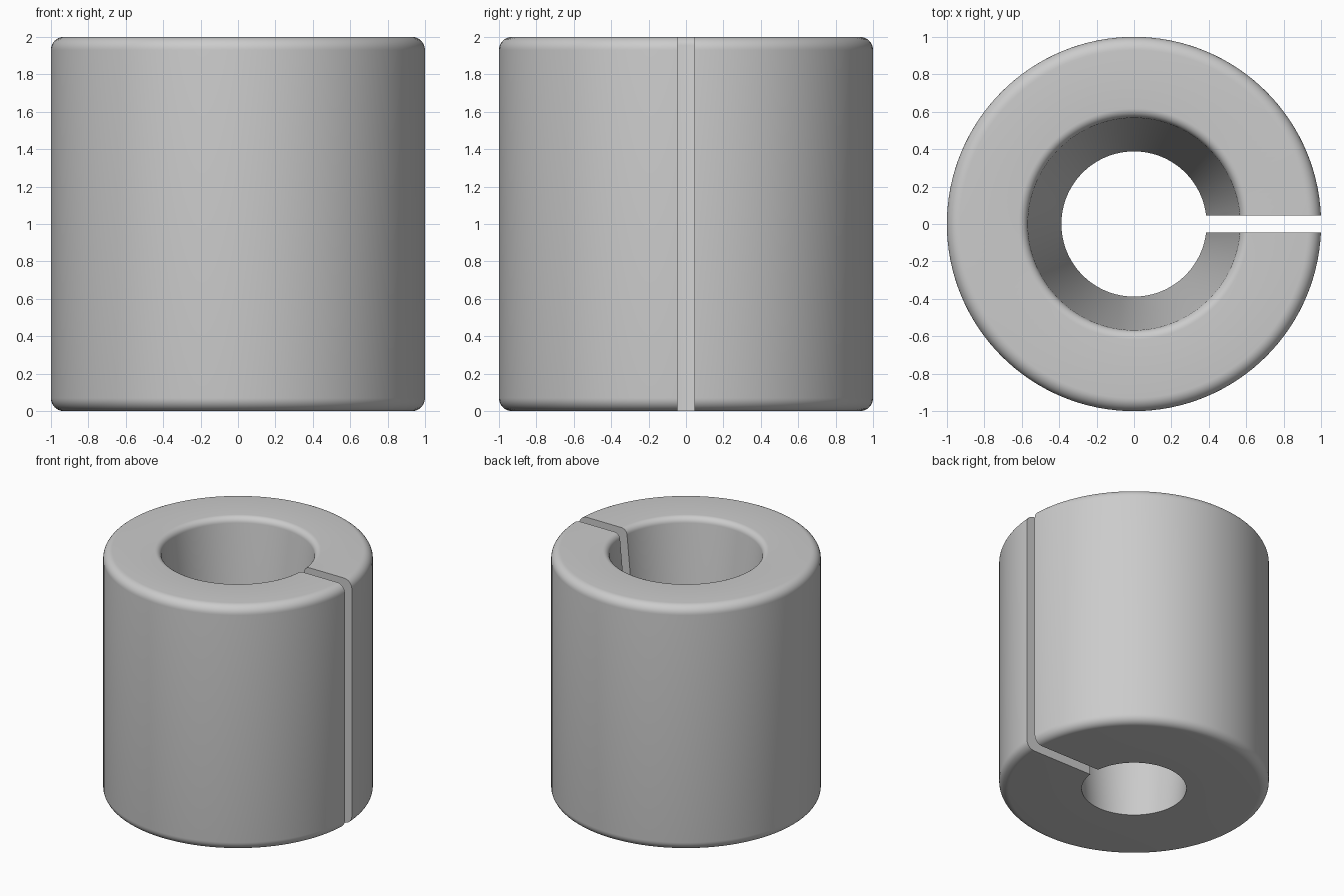
import bpy, bmesh
from math import pi, sin, cos, radians
from mathutils import Vector

default = bpy.data.objects.get("Cube")
if default:
    bpy.data.objects.remove(default, do_unlink=True)

HEIGHT, OUTER = 2.0, 1.0
BORE_TOP, BORE_BOTTOM = 0.567, 0.388
FILLET, BORE_FILLET = 0.07, 0.05
SLOT = 0.09
SEGMENTS = 128

grey = bpy.data.materials.new("plain grey")
grey.use_nodes = True
colour = (0.6, 0.6, 0.6, 1)
grey.diffuse_color = colour
grey.node_tree.nodes["Principled BSDF"].inputs["Base Color"].default_value = colour


def arc(x, z, radius, start, end, steps=8):
    """Points of a fillet arc, angles in degrees."""
    angles = [radians(start + (end - start) * i / steps) for i in range(steps + 1)]
    return [(x + radius * cos(a), z + radius * sin(a)) for a in angles]


# Half section: tapered bore, rounded top mouth and rounded outer rims
profile = [(BORE_BOTTOM, 0)]
profile += arc(OUTER - FILLET, FILLET, FILLET, -90, 0)
profile += arc(OUTER - FILLET, HEIGHT - FILLET, FILLET, 0, 90)
profile += arc(BORE_TOP + BORE_FILLET, HEIGHT - BORE_FILLET, BORE_FILLET, 90, 175)

# Sleeve body turned around the upright axis
bm = bmesh.new()
verts = [bm.verts.new((x, 0, z)) for x, z in profile]
edges = [bm.edges.new((v, verts[i - 1])) for i, v in enumerate(verts)]
bmesh.ops.spin(bm, geom=verts + edges, cent=Vector(), axis=Vector((0, 0, 1)),
               angle=2 * pi, steps=SEGMENTS, use_merge=True)
bmesh.ops.remove_doubles(bm, verts=bm.verts[:], dist=0.0001)
bmesh.ops.recalc_face_normals(bm, faces=bm.faces[:])
mesh = bpy.data.meshes.new("split_sleeve")
bm.to_mesh(mesh)
bm.free()
mesh.materials.append(grey)
sleeve = bpy.data.objects.new("split_sleeve", mesh)
bpy.context.collection.objects.link(sleeve)

# Straight slot through one side of the wall
bpy.ops.mesh.primitive_cube_add(size=1, location=(0.75, 0, HEIGHT / 2))
cutter = bpy.context.object
cutter.name = "slot_cutter"
cutter.scale = (1.5, SLOT, HEIGHT * 1.5)
cutter.hide_render = True
cut = sleeve.modifiers.new("slot", "BOOLEAN")
cut.operation = "DIFFERENCE"
cut.solver = "EXACT"
cut.object = cutter

bpy.ops.object.select_all(action="DESELECT")
sleeve.select_set(True)
bpy.context.view_layer.objects.active = sleeve
bpy.ops.object.modifier_apply(modifier="slot")
bpy.data.objects.remove(cutter, do_unlink=True)
bpy.ops.object.shade_smooth_by_angle(angle=radians(35))
